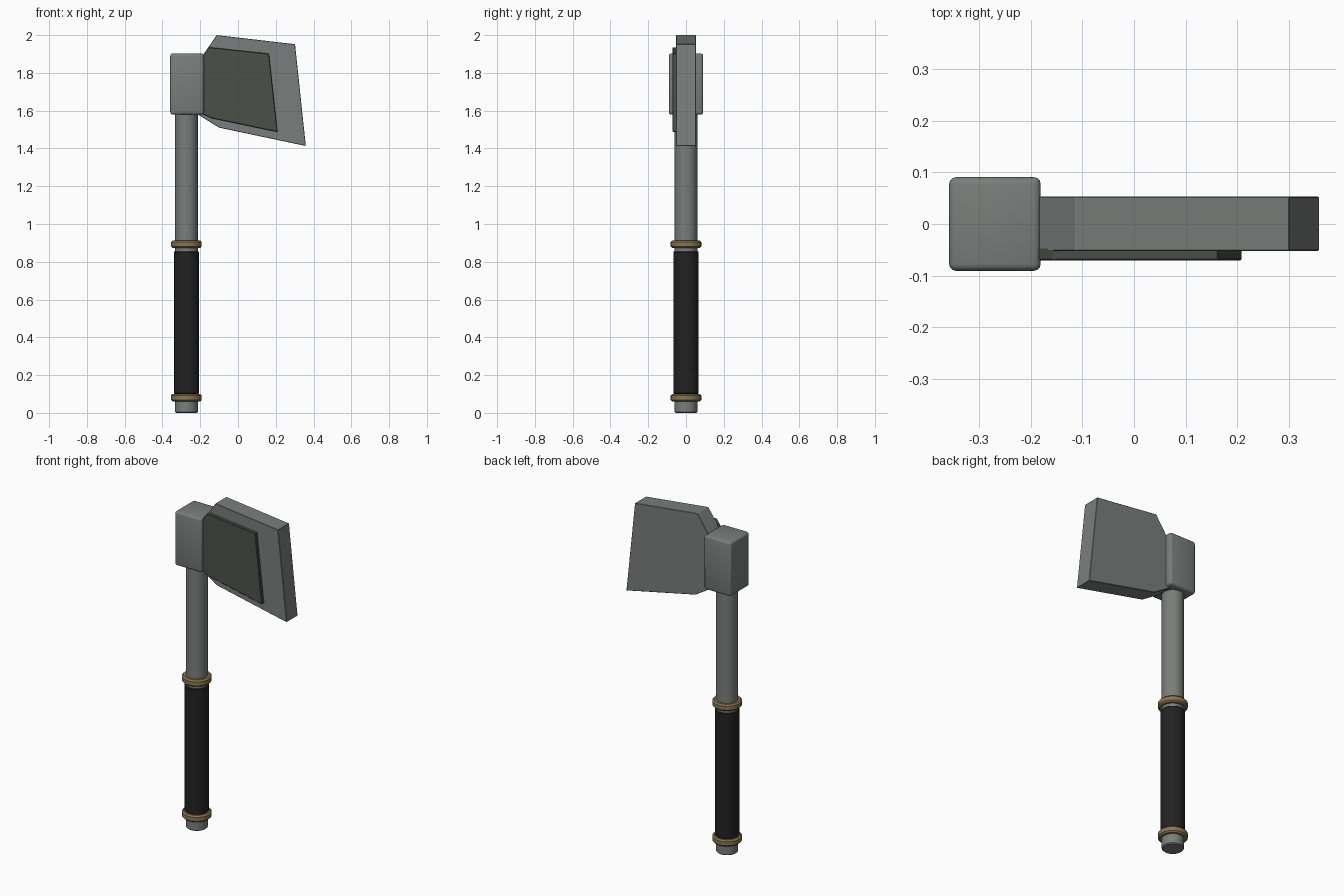
import bpy, bmesh, math

if "Cube" in bpy.data.objects:
    bpy.data.objects.remove(bpy.data.objects["Cube"])

def material(name, rgb):
    m = bpy.data.materials.new(name)
    m.diffuse_color = (*rgb, 1)
    m.use_nodes = True
    m.node_tree.nodes["Principled BSDF"].inputs["Base Color"].default_value = m.diffuse_color
    return m

STEEL = material("grey steel", (0.19, 0.21, 0.20))
DARK = material("dark steel", (0.07, 0.08, 0.066))
GRIP = material("black grip", (0.016, 0.016, 0.016))
BRASS = material("dull brass", (0.25, 0.18, 0.08))
HX = -0.273  # handle axis

def finish(name, bm, mat, bevel=0, segments=2, smooth=True):
    bmesh.ops.recalc_face_normals(bm, faces=bm.faces)
    if bevel:
        bmesh.ops.bevel(bm, geom=bm.edges[:], offset=bevel, segments=segments,
                        profile=0.5, affect='EDGES')
    me = bpy.data.meshes.new(name)
    bm.to_mesh(me)
    bm.free()
    me.materials.append(mat)
    if smooth:
        me.shade_smooth()
        me.set_sharp_from_angle(angle=math.radians(35))
    ob = bpy.data.objects.new(name, me)
    bpy.context.collection.objects.link(ob)
    return ob

def lathe(name, profile, mat, sides=32):
    """Spin a closed (radius, z) profile round the handle axis."""
    bm = bmesh.new()
    vs = [bm.verts.new((HX + r, 0, z)) for r, z in profile]
    es = [bm.edges.new((a, b)) for a, b in zip(vs, vs[1:])]
    bmesh.ops.spin(bm, geom=vs + es, cent=(HX, 0, 0), axis=(0, 0, 1),
                   angle=2 * math.pi, steps=sides)
    bmesh.ops.remove_doubles(bm, verts=bm.verts, dist=1e-5)
    return finish(name, bm, mat)

def rod(name, r, z0, z1, b, mat):
    lathe(name, [(0, z0), (r - b, z0), (r, z0 + b), (r, z1 - b), (r - b, z1), (0, z1)], mat)

def slab(name, outline, y0, y1, mat, bevel=0):
    """Extrude an (x, z) outline from y0 to y1."""
    bm = bmesh.new()
    f = bm.faces.new([bm.verts.new((x, y0, z)) for x, z in outline])
    ext = bmesh.ops.extrude_face_region(bm, geom=[f])
    for v in ext['geom']:
        if isinstance(v, bmesh.types.BMVert):
            v.co.y = y1
    return finish(name, bm, mat, bevel, 1, smooth=False)

# Handle: shaft, grip and two collars
rod("shaft", 0.06, 0.0, 1.62, 0.005, STEEL)
rod("grip", 0.067, 0.10, 0.855, 0.004, GRIP)
for name, z in (("lower_collar", 0.081), ("upper_collar", 0.893)):
    rod(name, 0.081, z - 0.02, z + 0.02, 0.008, BRASS)

# Rounded block that holds the blade
bm = bmesh.new()
bmesh.ops.create_cube(bm, size=1)
for v in bm.verts:
    v.co = (-0.27 + v.co.x * 0.178, v.co.y * 0.182, 1.741 + v.co.z * 0.324)
finish("head_block", bm, STEEL, 0.014, 3)

# Thick blade and the dark plate on its front
slab("blade", [(-0.22, 1.585), (-0.10, 1.51), (0.359, 1.413), (0.302, 1.952),
               (-0.113, 2.0), (-0.205, 1.865)], -0.052, 0.053, STEEL, 0.002)
slab("cheek_plate", [(-0.20, 1.588), (-0.14, 1.56), (0.209, 1.487), (0.164, 1.902),
                     (-0.156, 1.936), (-0.205, 1.868)], -0.071, -0.045, DARK, 0.003)
